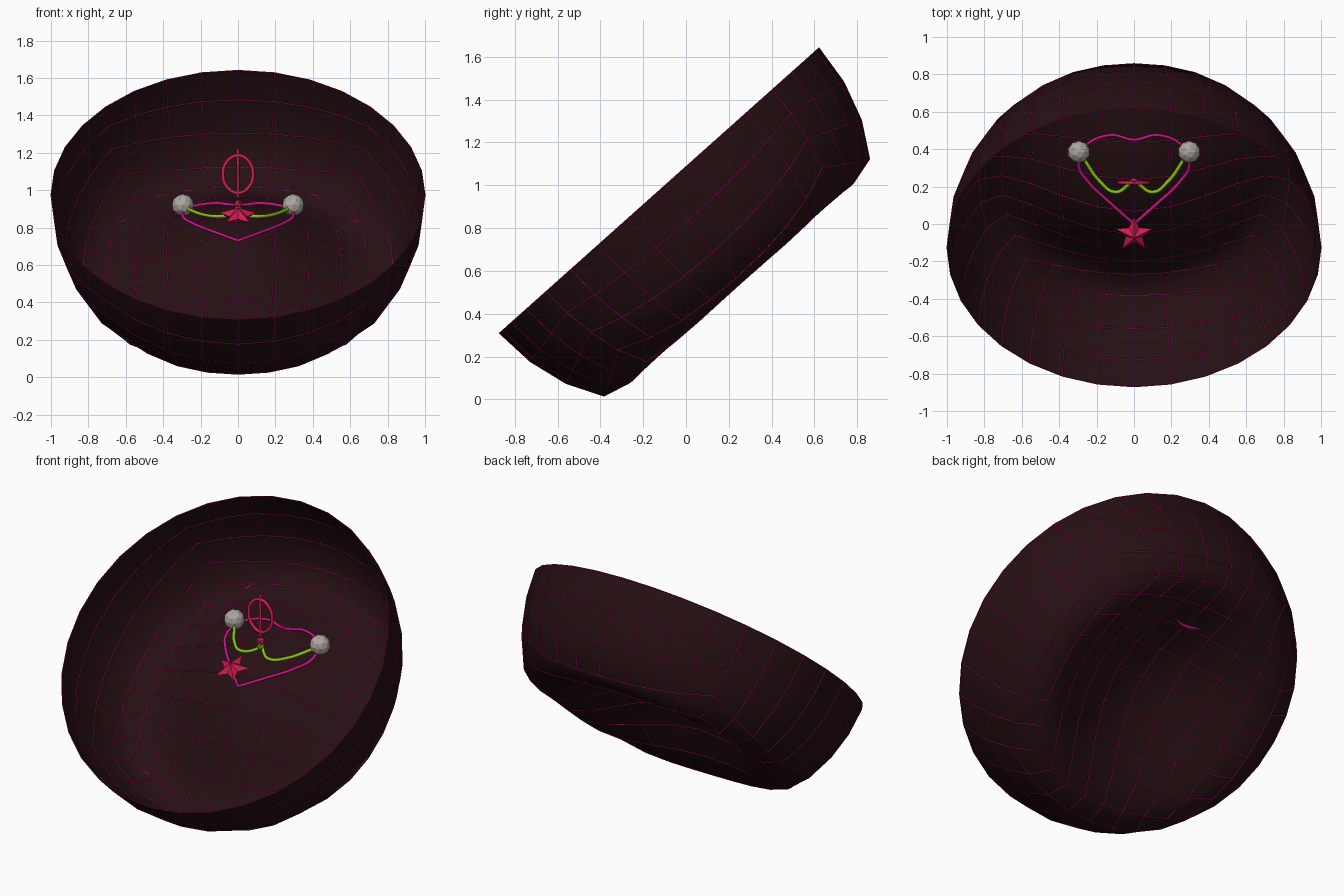
import bpy, bmesh, math
from mathutils import Matrix, Vector

if "Cube" in bpy.data.objects:
    bpy.data.objects.remove(bpy.data.objects["Cube"])

TILT = math.radians(41.75)
PLACE = Matrix.Translation((0, -0.125, 0.975)) @ Matrix.Rotation(TILT, 4, 'X')


def material(name, rgb):
    m = bpy.data.materials.new(name)
    m.diffuse_color = (*rgb, 1)
    m.use_nodes = True
    m.node_tree.nodes["Principled BSDF"].inputs["Base Color"].default_value = m.diffuse_color
    return m


DARK = material("dark maroon", (0.019, 0.005, 0.006))
MAGENTA = material("magenta", (0.60, 0.006, 0.24))
CRIMSON = material("crimson", (0.65, 0.012, 0.085))
GREEN = material("lime green", (0.25, 0.58, 0.004))
GREY = material("warm grey", (0.42, 0.38, 0.35))


def add(name, bm, mat, smooth=False):
    me = bpy.data.meshes.new(name)
    bm.to_mesh(me)
    bm.free()
    me.materials.append(mat)
    for p in me.polygons:
        p.use_smooth = smooth
    ob = bpy.data.objects.new(name, me)
    bpy.context.collection.objects.link(ob)
    return ob


def tube(name, points, radius, mat, cyclic=False, sharp=()):
    cu = bpy.data.curves.new(name, 'CURVE')
    cu.dimensions = '3D'
    cu.bevel_depth = radius
    cu.bevel_resolution = 1
    cu.resolution_u = 6
    cu.use_fill_caps = True
    sp = cu.splines.new('BEZIER')
    sp.bezier_points.add(len(points) - 1)
    for i, (bp, co) in enumerate(zip(sp.bezier_points, points)):
        bp.co = co
        kind = 'VECTOR' if i in sharp else 'AUTO'
        bp.handle_left_type = bp.handle_right_type = kind
    sp.use_cyclic_u = cyclic
    cu.materials.append(mat)
    ob = bpy.data.objects.new(name, cu)
    bpy.context.collection.objects.link(ob)
    return ob


# Tilted bowl: lower half of a cube-sphere with the bottom pushed inward
def bowl_mesh():
    bm = bmesh.new()
    bmesh.ops.create_cube(bm, size=2)
    bmesh.ops.subdivide_edges(bm, edges=bm.edges[:], cuts=7, use_grid_fill=True)
    for v in bm.verts:
        v.co = Vector([math.tan(c * math.pi / 4) for c in v.co]).normalized()
    bmesh.ops.delete(bm, geom=[v for v in bm.verts if v.co.z > 0.01], context='VERTS')
    for v in bm.verts:
        t = 1 - (math.hypot(v.co.x, v.co.y) / 0.86) ** 2
        if t > 0:
            v.co.z += 0.71 * t ** 1.5
    bm.transform(PLACE)
    return bm


add("bowl", bowl_mesh(), DARK, True)
lines = add("bowl_grid_lines", bowl_mesh(), MAGENTA)
wire = lines.modifiers.new("wire", 'WIREFRAME')
wire.thickness = 0.005
wire.use_boundary = True

# Heart outline lying on the bump
half = [(0.13, 0.115), (0.24, 0.22), (0.295, 0.31), (0.265, 0.41), (0.13, 0.475)]
flat = [(0, 0)] + half + [(0, 0.45)] + [(-x, y) for x, y in reversed(half)]
tube("heart_outline", [(x, y, 0.73 + 0.42 * y) for x, y in flat], 0.009, MAGENTA,
     True, sharp=(0,))

# Green cords and grey balls, mirrored
for side, s in (("left", -1), ("right", 1)):
    tube(side + "_cord", [(0, 0.24, 0.895), (s * 0.03, 0.21, 0.87), (s * 0.10, 0.17, 0.86),
                          (s * 0.18, 0.225, 0.868), (s * 0.27, 0.35, 0.90)], 0.010, GREEN)
    bm = bmesh.new()
    bmesh.ops.create_icosphere(bm, subdivisions=2, radius=0.06,
                               matrix=Matrix.Translation((s * 0.295, 0.385, 0.92)))
    add(side + "_ball", bm, GREY)

# Knot joining the cords, with a small crimson bead above
for name, z, r, mat in (("cord_knot", 0.895, 0.024, GREEN), ("bead", 0.925, 0.026, CRIMSON)):
    bm = bmesh.new()
    bmesh.ops.create_icosphere(bm, subdivisions=1, radius=r,
                               matrix=Matrix.Translation((0, 0.225, z)))
    add(name, bm, mat)

# Upright ring with a vertical bar
ring = [(0.08 * math.cos(a), 0.22, 1.085 + 0.10 * math.sin(a))
        for a in (i * math.pi / 4 for i in range(8))]
tube("ring", ring, 0.010, CRIMSON, True)
tube("ring_bar", [(0, 0.22, 0.96), (0, 0.22, 1.22)], 0.008, CRIMSON, sharp=(0, 1))

# Puffy five-pointed star
bm = bmesh.new()
rim = []
for i in range(10):
    a = math.pi / 2 + i * math.pi / 5
    r = 0.105 if i % 2 == 0 else 0.048
    rim.append(bm.verts.new((r * math.cos(a), r * math.sin(a), 0)))
for z in (0.045, -0.045):
    tip = bm.verts.new((0, 0, z))
    for i in range(10):
        bm.faces.new((rim[i], rim[(i + 1) % 10], tip))
bmesh.ops.recalc_face_normals(bm, faces=bm.faces[:])
bm.transform(Matrix.Translation((0, -0.055, 0.865)) @ Matrix.Rotation(math.radians(25), 4, 'X'))
add("star", bm, CRIMSON)
